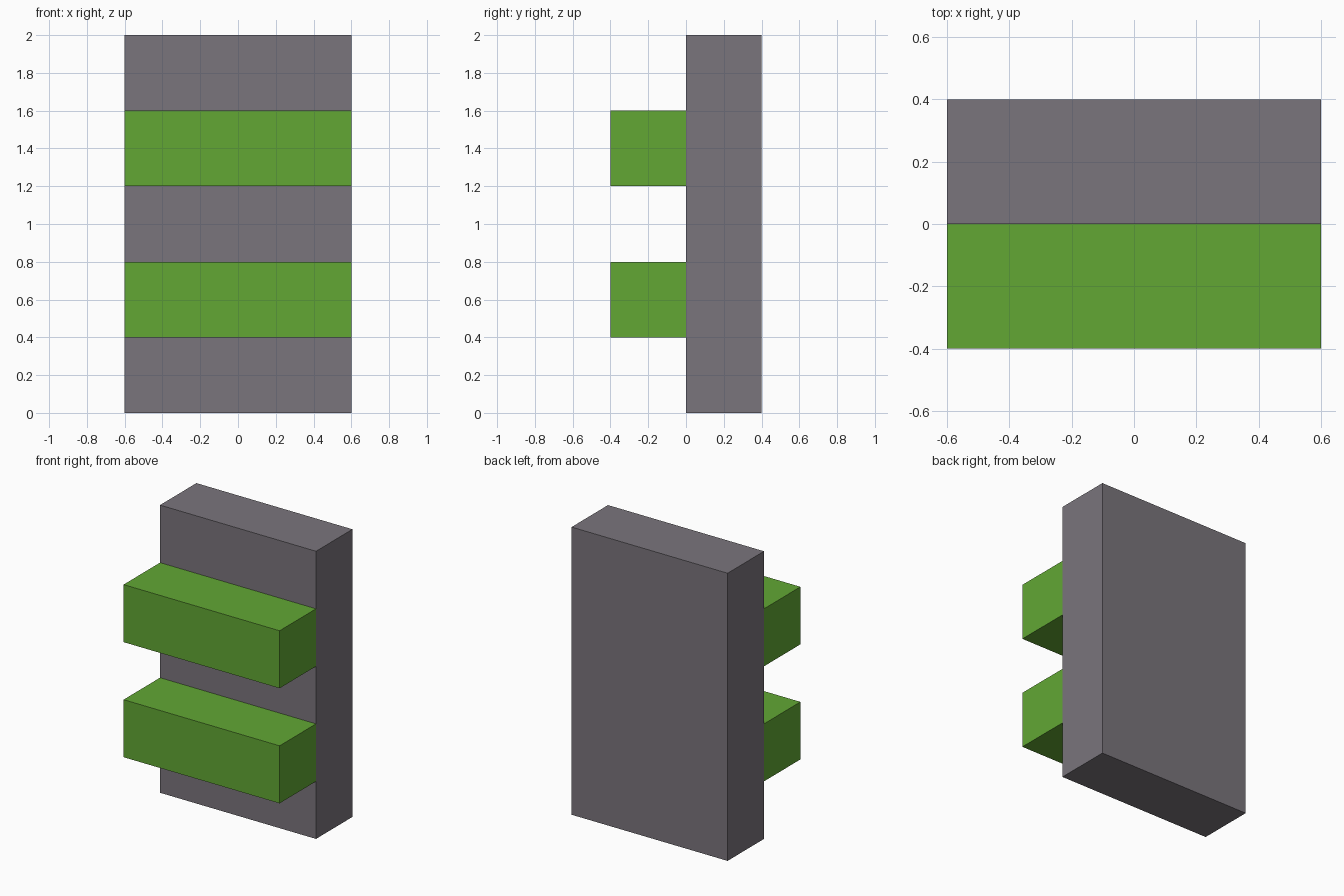
import bpy
import bmesh
from mathutils import Matrix, Vector

cube = bpy.data.objects.get("Cube")
if cube:
    bpy.data.objects.remove(cube, do_unlink=True)


def make_material(name, rgb):
    mat = bpy.data.materials.new(name)
    mat.use_nodes = True
    color = (*rgb, 1.0)
    mat.diffuse_color = color
    mat.node_tree.nodes["Principled BSDF"].inputs["Base Color"].default_value = color
    return mat


def add_box(name, low, high, mat):
    """Flat-shaded box between two opposite corners."""
    low, high = Vector(low), Vector(high)
    bm = bmesh.new()
    bmesh.ops.create_cube(bm, size=1.0, matrix=Matrix.Diagonal((*(high - low), 1.0)))
    mesh = bpy.data.meshes.new(name)
    bm.to_mesh(mesh)
    bm.free()
    mesh.materials.append(mat)
    obj = bpy.data.objects.new(name, mesh)
    obj.location = (low + high) / 2
    bpy.context.collection.objects.link(obj)
    return obj


grey = make_material("warm_grey", (0.195, 0.178, 0.202))
green = make_material("leaf_green", (0.122, 0.386, 0.034))

# Upright back slab
add_box("back_panel", (-0.6, 0.0, 0.0), (0.6, 0.4, 2.0), grey)

# Two bars across the front
for name, z in (("lower_bar", 0.4), ("upper_bar", 1.2)):
    add_box(name, (-0.6, -0.4, z), (0.6, 0.0, z + 0.4), green)
